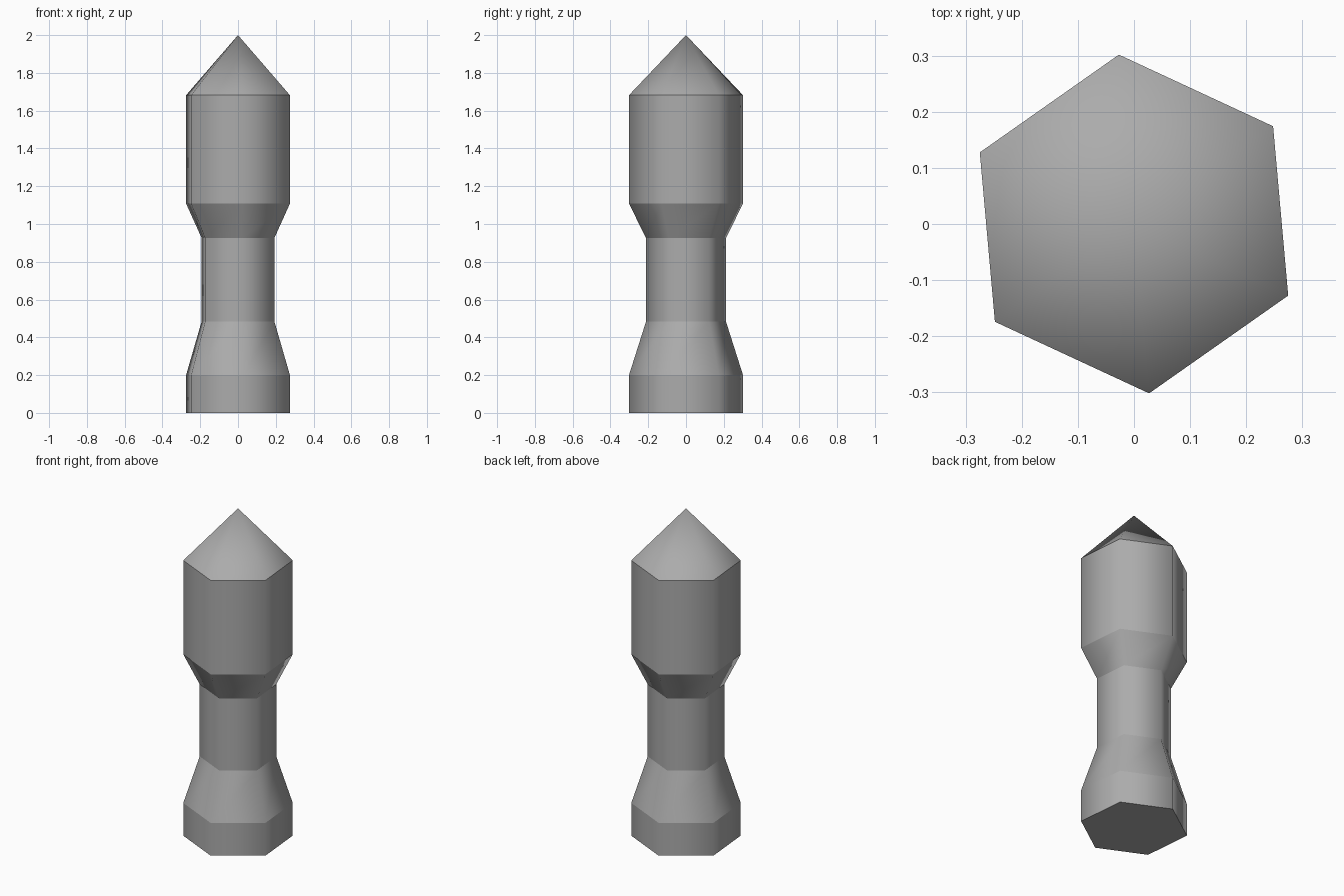
import bpy, bmesh
from math import sin, cos, radians

if "Cube" in bpy.data.objects:
    bpy.data.objects.remove(bpy.data.objects["Cube"])

SIDES = 6
TURN = radians(35.1)
# (radius, height) of each ring, bottom to top
PROFILE = [(0.303, 0.0), (0.303, 0.2), (0.212, 0.485),
           (0.212, 0.925), (0.303, 1.108), (0.303, 1.682)]
TIP = 2.0

bm = bmesh.new()
rings = []
for r, z in PROFILE:
    rings.append([bm.verts.new((r * cos(TURN + radians(360 / SIDES) * i),
                                r * sin(TURN + radians(360 / SIDES) * i), z))
                  for i in range(SIDES)])

# Six-sided shaft
for low, high in zip(rings, rings[1:]):
    for i in range(SIDES):
        j = (i + 1) % SIDES
        bm.faces.new((low[i], low[j], high[j], high[i]))

# Pointed top
tip = bm.verts.new((0, 0, TIP))
for i in range(SIDES):
    bm.faces.new((rings[-1][i], rings[-1][(i + 1) % SIDES], tip))

# Flat base
base = bm.faces.new(rings[0][::-1])

# Smooth around the shaft, crisp between the sections
for f in bm.faces:
    f.smooth = f is not base
for e in bm.edges:
    if abs(e.verts[0].co.z - e.verts[1].co.z) < 1e-5:
        e.smooth = False

mesh = bpy.data.meshes.new("pointed_post")
bm.to_mesh(mesh)
bm.free()

# Dark grey finish
grey = bpy.data.materials.new("dark_grey")
grey.diffuse_color = (0.41, 0.41, 0.41, 1)
grey.use_nodes = True
grey.node_tree.nodes["Principled BSDF"].inputs["Base Color"].default_value = grey.diffuse_color
mesh.materials.append(grey)
bpy.context.collection.objects.link(bpy.data.objects.new("pointed_post", mesh))
